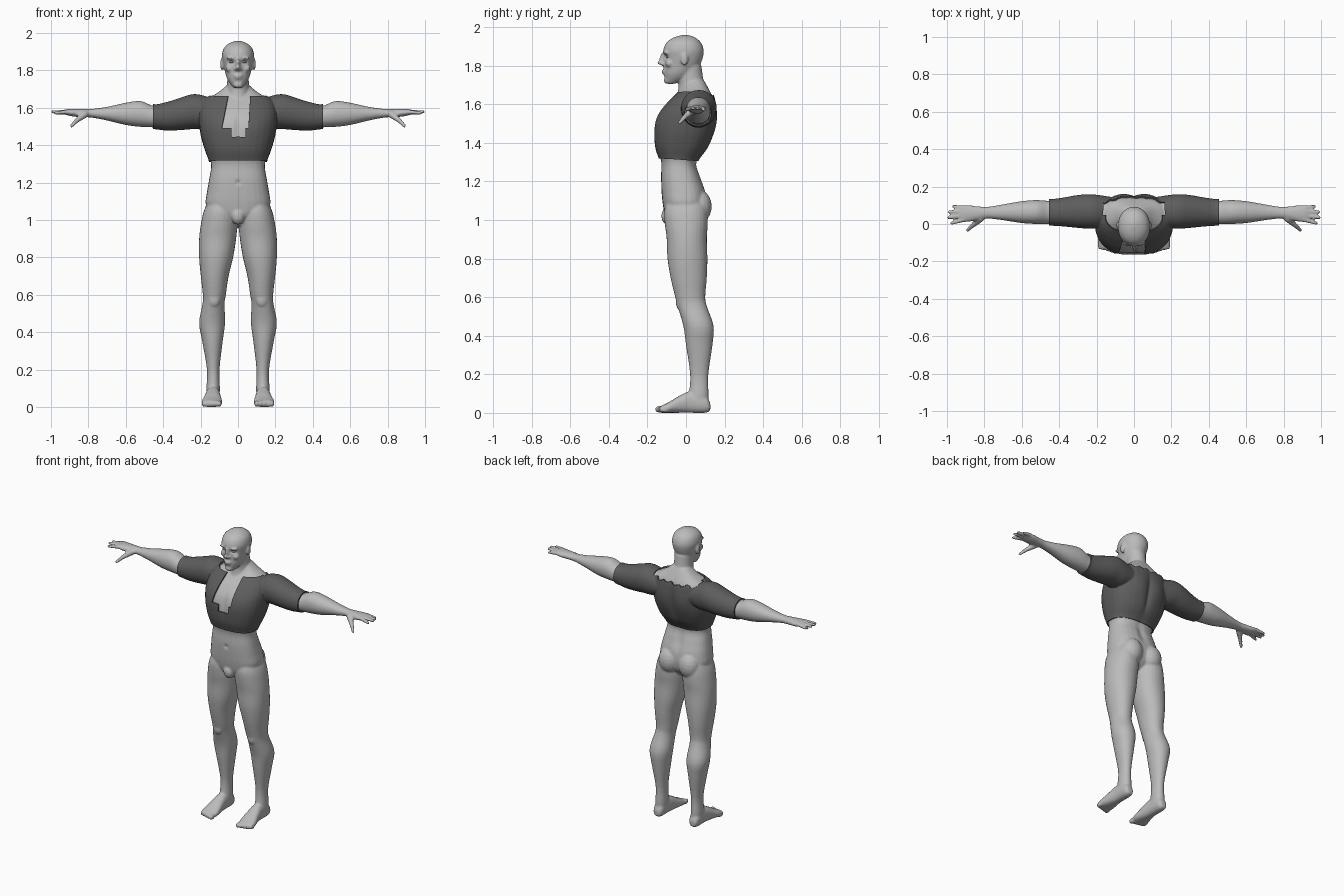
import bpy, bmesh, math
from mathutils import Vector, Matrix

cube = bpy.data.objects.get("Cube")
if cube:
    bpy.data.objects.remove(cube, do_unlink=True)


def make_material(name, value):
    mat = bpy.data.materials.new(name)
    mat.use_nodes = True
    colour = (value, value, value, 1)
    mat.diffuse_color = colour
    mat.node_tree.nodes["Principled BSDF"].inputs["Base Color"].default_value = colour
    return mat


skin = make_material("light grey skin", 0.5)
cloth = make_material("dark grey cloth", 0.11)


def add_object(name, bm, mat):
    mesh = bpy.data.meshes.new(name)
    bm.to_mesh(mesh)
    bm.free()
    obj = bpy.data.objects.new(name, mesh)
    bpy.context.collection.objects.link(obj)
    mesh.materials.append(mat)
    return obj


def bake_modifiers(obj):
    graph = bpy.context.evaluated_depsgraph_get()
    mesh = bpy.data.meshes.new_from_object(obj.evaluated_get(graph))
    obj.modifiers.clear()
    obj.data = mesh


def smooth(obj, angle):
    bpy.ops.object.select_all(action='DESELECT')
    obj.select_set(True)
    bpy.context.view_layer.objects.active = obj
    bpy.ops.object.shade_smooth_by_angle(angle=math.radians(angle))


def spline(rows, steps=4):
    """Smoothly interpolate between cross-section rows."""
    rows = [Vector(r) for r in rows]
    padded = [rows[0]] + rows + [rows[-1]]
    for p, a, b, n in zip(padded, padded[1:], padded[2:], padded[3:]):
        for k in range(steps):
            t = k / steps
            yield (a * 2 + (b - p) * t + (p * 2 - a * 5 + b * 4 - n) * t * t
                   + (a * 3 - p - b * 3 + n) * t ** 3) / 2
    yield rows[-1]


def loft(bm, rows, place, power=2.3, sides=28):
    """Rows hold a position on the axis and two low/high extents across it."""
    def bulge(value):
        return math.copysign(abs(value) ** (2 / power), value)
    rings = []
    for t, a0, a1, b0, b1 in spline(rows):
        ring = []
        for i in range(sides):
            angle = math.tau * i / sides
            a = (a0 + a1) / 2 + (a1 - a0) / 2 * bulge(math.cos(angle))
            b = (b0 + b1) / 2 + (b1 - b0) / 2 * bulge(math.sin(angle))
            ring.append(bm.verts.new(place(t, a, b)))
        rings.append(ring)
    for low, high in zip(rings, rings[1:]):
        for i in range(sides):
            j = (i + 1) % sides
            bm.faces.new((low[i], low[j], high[j], high[i]))
    bm.faces.new(rings[0])
    bm.faces.new(rings[-1])


def along_x(t, a, b): return (t, a, b)
def along_y(t, a, b): return (a, t, b)
def along_z(t, a, b): return (a, b, t)


def column(rows):
    return [(z, -w, w, front, back) for z, w, front, back in rows]


def blob(bm, centre, radii):
    bmesh.ops.create_uvsphere(bm, u_segments=16, v_segments=10, radius=1,
                              matrix=Matrix.Translation(centre) @ Matrix.Diagonal((*radii, 1)))


def digit(bm, start, end, thick, thin):
    start, end = Vector(start), Vector(end)
    for k in range(14):
        t = k / 13
        blob(bm, start.lerp(end, t), [thick + (thin - thick) * t] * 3)


bm = bmesh.new()

# Leg and foot
loft(bm, [(1.12, .04, .15, -.09, .09), (1.05, .012, .182, -.112, .11), (.98, .004, .198, -.11, .113),
          (.9, .01, .208, -.1, .108), (.8, .026, .208, -.096, .111), (.7, .05, .199, -.08, .108),
          (.6, .065, .188, -.056, .1), (.55, .072, .19, -.043, .109), (.45, .069, .208, -.014, .143),
          (.35, .082, .191, 0, .137), (.2, .099, .166, .021, .116), (.1, .097, .169, .015, .117),
          (.04, .1, .168, 0, .118)], along_z, 2.1)
loft(bm, [(.126, .115, .155, .012, .05), (.1, .1, .168, 0, .09), (.02, .096, .172, 0, .11),
          (-.04, .09, .182, 0, .085), (-.09, .084, .194, 0, .055), (-.135, .09, .192, 0, .034)], along_y)
for i in range(5):
    blob(bm, (.1 + .021 * i, -.138 + .007 * i, .018), (.013 - .001 * i, .024, .018))

# Buttock and kneecap
blob(bm, (.075, .068, 1.07), (.072, .066, .085))
blob(bm, (.127, -.035, .575), (.03, .018, .04))

# Arm, hand and fingers
loft(bm, [(.1, .02, .13, 1.52, 1.62), (.18, -.012, .145, 1.495, 1.655), (.24, -.016, .15, 1.495, 1.664),
          (.3, -.012, .146, 1.49, 1.647), (.38, -.004, .132, 1.487, 1.622), (.45, 0, .124, 1.495, 1.61),
          (.52, 0, .128, 1.498, 1.636), (.6, .005, .122, 1.508, 1.627), (.7, .02, .105, 1.532, 1.605),
          (.78, .029, .092, 1.547, 1.594), (.83, .022, .094, 1.55, 1.594), (.88, .012, .1, 1.553, 1.594),
          (.92, .012, .1, 1.562, 1.592), (.935, .03, .09, 1.567, 1.587)], along_x, 2.1)
for y, tip_x, tip_y, tip_z in [(.023, .975, .004, 1.572), (.046, .991, .034, 1.578),
                               (.068, .987, .064, 1.577), (.088, .965, .094, 1.57)]:
    digit(bm, (.91, y, 1.578), (tip_x, tip_y, tip_z), .0125, .0095)
digit(bm, (.82, .03, 1.565), (.865, -.01, 1.53), .02, .0125)
digit(bm, (.865, -.01, 1.53), (.89, -.033, 1.503), .0125, .0095)

# Facial features and ear
blob(bm, (.034, -.104, 1.866), (.03, .014, .008))
blob(bm, (.011, -.12, 1.808), (.01, .012, .009))
blob(bm, (.045, -.085, 1.81), (.022, .022, .02))
blob(bm, (.086, -.008, 1.832), (.009, .02, .033))

# Second side by reflection
twin = bmesh.ops.duplicate(bm, geom=bm.verts[:] + bm.edges[:] + bm.faces[:])["geom"]
bmesh.ops.scale(bm, vec=(-1, 1, 1), verts=[g for g in twin if isinstance(g, bmesh.types.BMVert)])

# Torso, neck and head
loft(bm, column([(.97, .04, -.06, .04), (1.02, .13, -.105, .09), (1.08, .172, -.12, .105),
                 (1.15, .166, -.127, .1), (1.22, .154, -.13, .076), (1.3, .144, -.128, .055),
                 (1.38, .17, -.152, .108), (1.46, .192, -.154, .138), (1.54, .2, -.138, .148),
                 (1.6, .195, -.095, .146), (1.64, .175, -.055, .138), (1.68, .11, -.02, .118),
                 (1.72, .06, 0, .095)]), along_z, 2.5)
loft(bm, column([(1.6, .075, -.06, .11), (1.68, .062, -.04, .1), (1.74, .058, -.04, .088),
                 (1.8, .058, -.04, .08)]), along_z, 2)
loft(bm, column([(1.705, .022, -.098, -.06), (1.73, .043, -.11, 0), (1.76, .06, -.114, .035),
                 (1.8, .071, -.114, .07), (1.84, .08, -.115, .087), (1.88, .086, -.118, .092),
                 (1.92, .075, -.1, .077), (1.945, .047, -.065, .048), (1.958, .012, -.02, .012)]),
     along_z, 2.1)
blob(bm, (0, -.12, 1.832), (.01, .018, .036))
blob(bm, (0, -.131, 1.815), (.011, .019, .012))
blob(bm, (0, -.114, 1.772), (.024, .012, .006))
blob(bm, (0, -.113, 1.759), (.02, .012, .006))
blob(bm, (0, -.1, 1.722), (.026, .016, .016))
blob(bm, (0, -.095, 1.02), (.036, .033, .045))

# Fuse everything into one smooth skin
bmesh.ops.recalc_face_normals(bm, faces=bm.faces)
body = add_object("body", bm, skin)
remesh = body.modifiers.new("fuse", 'REMESH')
remesh.mode = 'VOXEL'
remesh.voxel_size = .0065
soften = body.modifiers.new("soften", 'SMOOTH')
soften.factor, soften.iterations = .5, 4
bake_modifiers(body)


# Sculpted hollows and swellings: centre, radii, push along y
sculpts = [((0, .15, 1.45), (.02, .06, .14), -.016), ((0, .08, 1.22), (.025, .05, .08), -.01),
           ((0, -.13, 1.2), (.012, .03, .012), .008), ((0, -.15, 1.5), (.014, .05, .08), .008)]
for side in (-1, 1):
    sculpts += [((side * .033, -.11, 1.845), (.017, .03, .01), .012),
                ((side * .075, .14, 1.52), (.05, .06, .07), .008),
                ((side * .09, -.13, 1.49), (.07, .06, .05), -.006)]
for vert in body.data.vertices:
    for centre, radii, push in sculpts:
        gap = sum(((p - c) / r) ** 2 for p, c, r in zip(vert.co, centre, radii))
        if gap < 9:
            vert.co.y += push * math.exp(-gap)
floor = min(v.co.z for v in body.data.vertices)
body.data.transform(Matrix.Translation((0, 0, -floor)))
smooth(body, 80)

# Eyes
for side, label in ((-1, "right"), (1, "left")):
    bm = bmesh.new()
    blob(bm, (side * .033, -.092, 1.845), (.014, .013, .007))
    smooth(add_object(label + "_eye", bm, skin), 80)


# Cropped shirt grown from the body, with a torn neck opening
def is_shirt(p):
    if abs(p.x) > .455 or p.z < 1.312 - .07 * p.y:
        return False
    if p.y < .02:
        lace_slit = p.z > 1.445 and -.035 < p.x < .04
        opening = p.z > 1.49 and -.085 + .2 * (p.z - 1.49) < p.x < .055 + .06 * (p.z - 1.49)
        if lace_slit or opening:
            return False
    tear = .006 * math.sin(p.x * 110) + .004 * math.sin(p.x * 47)
    collar = 1.657 if p.y < .05 else 1.635 + tear
    return abs(p.x) > .165 or p.z < collar


bm = bmesh.new()
bm.from_mesh(body.data)
bmesh.ops.delete(bm, geom=[v for v in bm.verts if v.co.z < 1.26 or abs(v.co.x) > .5], context='VERTS')
cuts = [((.455, 0, 0), (1, 0, 0)), ((-.455, 0, 0), (1, 0, 0)), ((0, 0, 1.312), (0, .07, 1)),
        ((0, 0, 1.445), (0, 0, 1)), ((0, 0, 1.49), (0, 0, 1)), ((0, 0, 1.657), (0, 0, 1)),
        ((-.035, 0, 0), (1, 0, 0)), ((.04, 0, 0), (1, 0, 0)),
        ((-.085, 0, 1.49), (1, 0, -.2)), ((.055, 0, 1.49), (1, 0, -.06))]
for point, normal in cuts:
    bmesh.ops.bisect_plane(bm, geom=bm.verts[:] + bm.edges[:] + bm.faces[:],
                           plane_co=point, plane_no=normal, dist=.0005)
bm.normal_update()
offsets = [(v, v.normal * .009) for v in bm.verts]
bmesh.ops.delete(bm, geom=[f for f in bm.faces if not is_shirt(f.calc_center_median())], context='FACES')
for vert, offset in offsets:
    if vert.is_valid:
        vert.co += offset
shirt = add_object("cropped_shirt", bm, cloth)
hem = shirt.modifiers.new("cloth thickness", 'SOLIDIFY')
hem.thickness, hem.offset = .008, -1
bake_modifiers(shirt)
smooth(shirt, 50)
